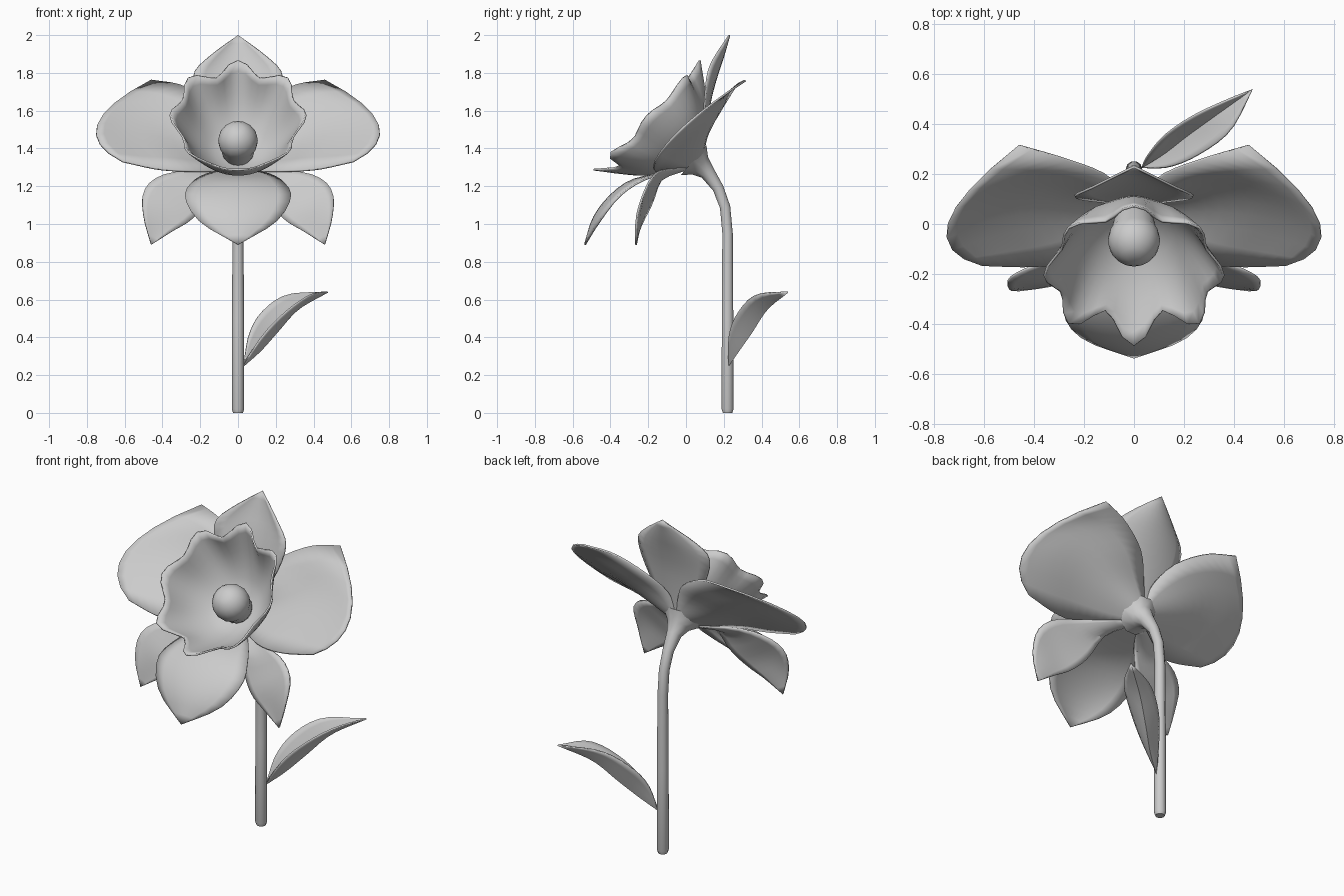
import bpy, bmesh, math
from mathutils import Vector

if "Cube" in bpy.data.objects:
    bpy.data.objects.remove(bpy.data.objects["Cube"])


def spline(pts, n):
    """Catmull-Rom samples through pts."""
    p = [Vector(q) for q in pts]
    p = [2 * p[0] - p[1]] + p + [2 * p[-1] - p[-2]]
    out, segs = [], len(p) - 3
    for k in range(n + 1):
        f = k / n * segs
        i = min(int(f), segs - 1)
        t = f - i
        a, b, c, d = p[i:i + 4]
        out.append(0.5 * (2 * b + (c - a) * t + (2 * a - 5 * b + 4 * c - d) * t * t
                          + (3 * b - a - 3 * c + d) * t ** 3))
    return out


def finish(name, bm, thick=0, mirror=False, angle=35):
    bmesh.ops.remove_doubles(bm, verts=bm.verts, dist=0.0005)
    bmesh.ops.recalc_face_normals(bm, faces=bm.faces)
    me = bpy.data.meshes.new(name)
    bm.to_mesh(me)
    bm.free()
    ob = bpy.data.objects.new(name, me)
    bpy.context.collection.objects.link(ob)
    if thick:
        m = ob.modifiers.new("thickness", 'SOLIDIFY')
        m.thickness, m.offset = thick, 0
    if mirror:
        ob.modifiers.new("mirror", 'MIRROR').use_mirror_merge = False
    bpy.ops.object.select_all(action='DESELECT')
    bpy.context.view_layer.objects.active = ob
    ob.select_set(True)
    bpy.ops.object.shade_smooth_by_angle(angle=math.radians(angle))
    return ob


def grid(bm, rows, closed=False):
    vs = [[bm.verts.new(p) for p in r] for r in rows]
    for a, b in zip(vs, vs[1:]):
        n = len(a)
        for j in range(n if closed else n - 1):
            k = (j + 1) % n
            bm.faces.new((a[j], a[k], b[k], b[j]))
    return vs


def blade(name, left, mid, right, mirror=False, crease=False, n=14, m=8, thick=0.01):
    """Petal or leaf surface through three rails running from root to tip."""
    rows = []
    for a, b, c in zip(spline(left, n), spline(mid, n), spline(right, n)):
        row = []
        for k in range(m + 1):
            t = k / m
            if crease:
                p = a.lerp(b, 2 * t) if t < .5 else b.lerp(c, 2 * t - 1)
            else:
                p = a * (2 * (t - .5) * (t - 1)) + b * (4 * t * (1 - t)) + c * (2 * t * (t - .5))
            row.append(p)
        rows.append(row)
    bm = bmesh.new()
    grid(bm, rows)
    return finish(name, bm, thick, mirror)


def flip(pts):
    return [(-x, y, z) for x, y, z in pts]


# Upper and lower centre petals
edge = [(.04, .08, 1.36), (.13, .09, 1.5), (.21, .1, 1.66), (.235, .115, 1.79), (.16, .15, 1.88), (0, .23, 2)]
mid = [(0, .09, 1.36), (0, .105, 1.5), (0, .13, 1.66), (0, .165, 1.79), (0, .195, 1.88), (0, .23, 2)]
blade("top_petal", flip(edge), mid, edge)
edge = [(.04, 0, 1.285), (.16, -.13, 1.265), (.24, -.25, 1.22), (.28, -.36, 1.14), (.2, -.46, 1.01), (0, -.535, .89)]
mid = [(0, 0, 1.285), (0, -.16, 1.262), (0, -.3, 1.225), (0, -.41, 1.14), (0, -.49, 1.03), (0, -.535, .89)]
blade("bottom_petal", flip(edge), mid, edge)

# Side petals, mirrored
blade("upper_side_petals",
      [(.0, .09, 1.36), (.03, .115, 1.5), (.12, .2, 1.63), (.29, .265, 1.73), (.46, .315, 1.76)],
      [(.02, .07, 1.33), (.2, .08, 1.42), (.4, .095, 1.505), (.6, .065, 1.535), (.745, 0, 1.525)],
      [(.02, .03, 1.295), (.12, -.07, 1.28), (.26, -.15, 1.28), (.42, -.17, 1.29), (.61, -.165, 1.33)],
      mirror=True)
blade("lower_side_petals",
      [(.04, .03, 1.3), (.26, -.12, 1.285), (.42, -.175, 1.25), (.5, -.22, 1.17), (.5, -.26, 1.04), (.46, -.265, .89)],
      [(.03, .03, 1.3), (.19, -.13, 1.24), (.3, -.19, 1.16), (.37, -.23, 1.09), (.42, -.25, 1.0), (.46, -.265, .89)],
      [(.01, .02, 1.29), (.1, -.12, 1.25), (.17, -.18, 1.11), (.25, -.225, 1.02), (.35, -.25, .96), (.46, -.265, .89)],
      mirror=True)

# Ruffled trumpet in the middle of the flower
base = Vector((0, .05, 1.33))
axis = Vector((0, -.72, .69)).normalized()
up = Vector((0, .69, .72)).normalized()
side = Vector((1, 0, 0))
rows = []
for p in spline([(.03, .03, 0), (.14, .07, 0), (.235, .155, 0), (.3, .25, 0), (.35, .345, 0)], 9):
    w = (p.x / .35) ** 5
    row = []
    for k in range(48):
        a = k / 48 * math.tau
        c, wave = math.cos(a), math.cos(8 * a)
        front = max(0, -c) ** 2
        r = p.x + w * (.02 + .025 * c * c) * wave
        h = p.y + w * (front * (.04 * wave - .035) + .01 * wave)
        row.append(base + axis * h + (up * c * 1.02 + side * math.sin(a) * .97) * r)
    rows.append(row)
bm = bmesh.new()
rings = grid(bm, rows, True)
bm.faces.new(rings[0])
finish("trumpet", bm, .01)

# Rounded pistil
bm = bmesh.new()
rot = Vector((0, 0, 1)).rotation_difference(axis)
rows = []
for r, h in [(.06, .02), (.085, .07)] + [(.105 * math.cos(math.radians(d)), .16 + .105 * math.sin(math.radians(d)))
                                         for d in range(-30, 90, 15)]:
    rows.append([base + rot @ Vector((r * math.cos(k * math.tau / 16), r * math.sin(k * math.tau / 16), h))
                 for k in range(16)])
rings = grid(bm, rows, True)
bm.faces.new(rings[0])
bm.faces.new(rings[-1])
finish("pistil", bm)

# Stem, bending forward and flaring into the flower
path = [(.22, 0, .026), (.22, .02, .033), (.22, .5, .032), (.22, .95, .029), (.207, 1.09, .029),
        (.17, 1.19, .031), (.115, 1.27, .042), (.075, 1.308, .065), (.04, 1.338, .11)]
rows = []
for i, (y, z, r) in enumerate(path):
    y0, z0 = path[max(i - 1, 0)][:2]
    y1, z1 = path[min(i + 1, len(path) - 1)][:2]
    d = Vector((0, y1 - y0, z1 - z0)).normalized()
    n = d.cross(side)
    rows.append([Vector((0, y, z)) + (side * math.cos(k * math.tau / 10) + n * math.sin(k * math.tau / 10)) * r
                 for k in range(10)])
bm = bmesh.new()
rings = grid(bm, rows, True)
bm.faces.new(rings[0])
bm.faces.new(rings[-1])
finish("stem", bm, angle=45)

# Folded leaf
blade("leaf",
      [(.03, .225, .26), (.06, .28, .42), (.13, .36, .54), (.26, .445, .625), (.475, .54, .64)],
      [(.03, .225, .25), (.12, .28, .33), (.21, .35, .43), (.32, .43, .55), (.475, .54, .64)],
      [(.03, .225, .26), (.14, .23, .42), (.26, .28, .54), (.385, .375, .625), (.475, .54, .64)],
      crease=True, thick=.008)
